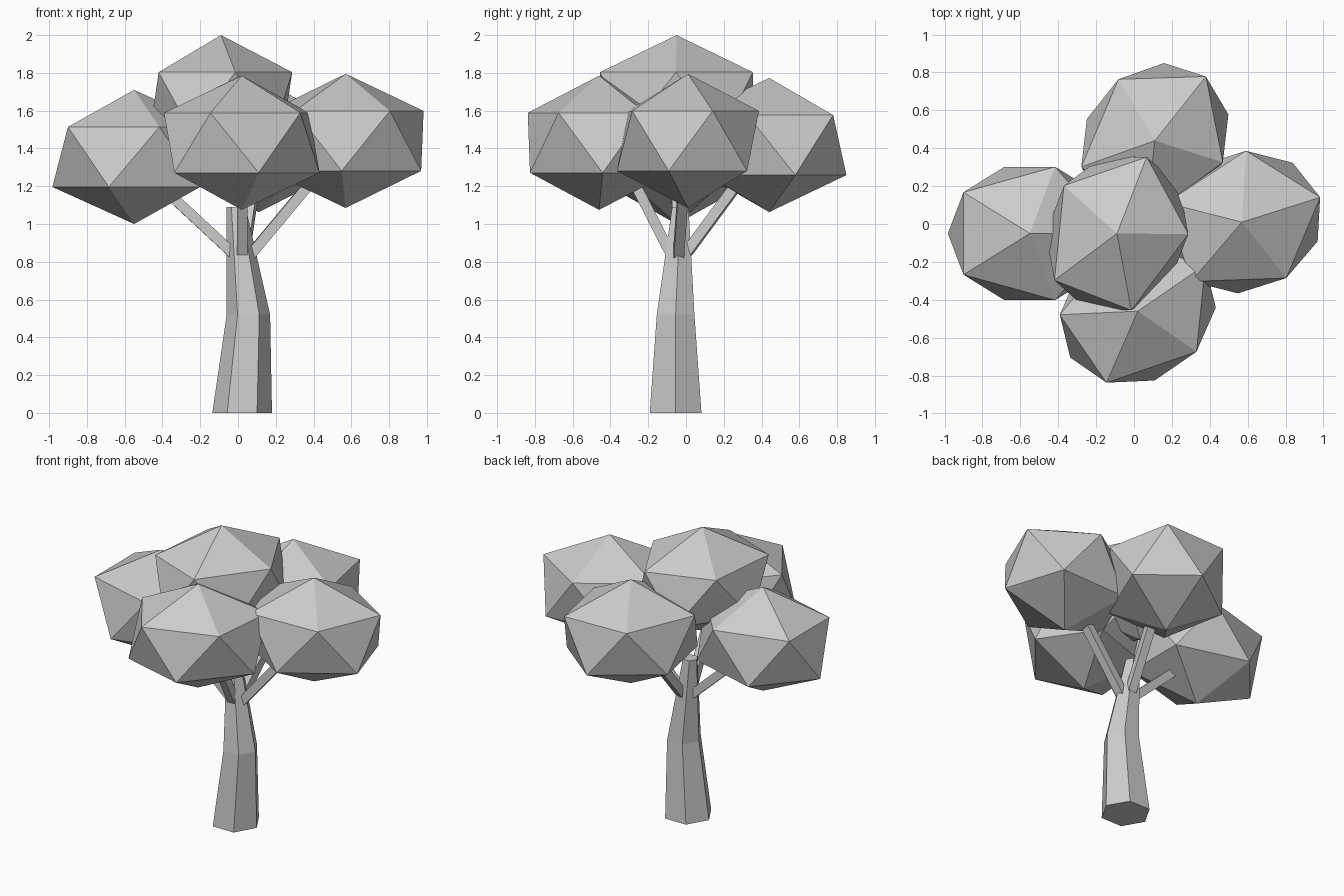
import bpy, bmesh, math
from mathutils import Vector, Matrix

cube = bpy.data.objects.get("Cube")
if cube:
    bpy.data.objects.remove(cube, do_unlink=True)

# One plain grey for the whole tree
grey = bpy.data.materials.new("light_grey")
grey.use_nodes = True
colour = (0.6, 0.6, 0.6, 1)
grey.diffuse_color = colour
grey.node_tree.nodes["Principled BSDF"].inputs["Base Color"].default_value = colour


def add_object(name, bm):
    bmesh.ops.recalc_face_normals(bm, faces=bm.faces)
    mesh = bpy.data.meshes.new(name)
    bm.to_mesh(mesh)
    bm.free()
    mesh.materials.append(grey)
    obj = bpy.data.objects.new(name, mesh)
    bpy.context.collection.objects.link(obj)
    return obj


# Foliage: one squashed icosahedron, placed and turned
def foliage(name, centre, turn):
    bm = bmesh.new()
    bmesh.ops.create_icosphere(bm, subdivisions=1, radius=1)
    obj = add_object(name, bm)
    obj.location = centre
    obj.rotation_euler.z = math.radians(turn)
    obj.scale = (0.484, 0.414, 0.355)


# Trunk: hexagonal rings bridged together
def trunk(rings, sides=6):
    bm = bmesh.new()
    loops = []
    for x, y, z, r in rings:
        angles = [math.tau * i / sides for i in range(sides)]
        loops.append([bm.verts.new((x + r * math.cos(a), y + r * math.sin(a), z))
                      for a in angles])
    for low, high in zip(loops, loops[1:]):
        for i in range(sides):
            j = (i + 1) % sides
            bm.faces.new((low[i], low[j], high[j], high[i]))
    bm.faces.new(loops[0][::-1])
    bm.faces.new(loops[-1])
    add_object("trunk", bm)


# Branch: square beam between two points
def branch(name, start, end, width=0.055):
    start, end = Vector(start), Vector(end)
    axis = end - start
    bm = bmesh.new()
    bmesh.ops.create_cube(bm, size=1)
    bmesh.ops.scale(bm, vec=(width, width, axis.length), verts=bm.verts)
    turn = axis.to_track_quat('Z', 'Y').to_matrix().to_4x4()
    bm.transform(Matrix.Translation((start + end) / 2) @ turn)
    add_object(name, bm)


trunk([(0.022, -0.055, 0, 0.158),
       (0.055, -0.055, 0.52, 0.115),
       (-0.01, -0.03, 1.09, 0.05)])

branch("right_branch", (0.0, -0.04, 0.82), (-0.42, -0.05, 1.21))
branch("left_branch", (0.06, -0.04, 0.83), (0.41, -0.01, 1.25))
branch("front_branch", (0.022, -0.075, 0.83), (0.022, -0.29, 1.25))
branch("back_branch", (0.03, 0.005, 0.85), (0.09, 0.3, 1.25))

foliage("right_foliage", (-0.55, -0.05, 1.355), 0)
foliage("left_foliage", (0.57, 0.01, 1.44), 17.6)
foliage("back_foliage", (0.11, 0.44, 1.418), 51.5)
foliage("front_foliage", (0.02, -0.46, 1.43), 34.5)
foliage("top_foliage", (-0.09, -0.05, 1.645), 68.7)
